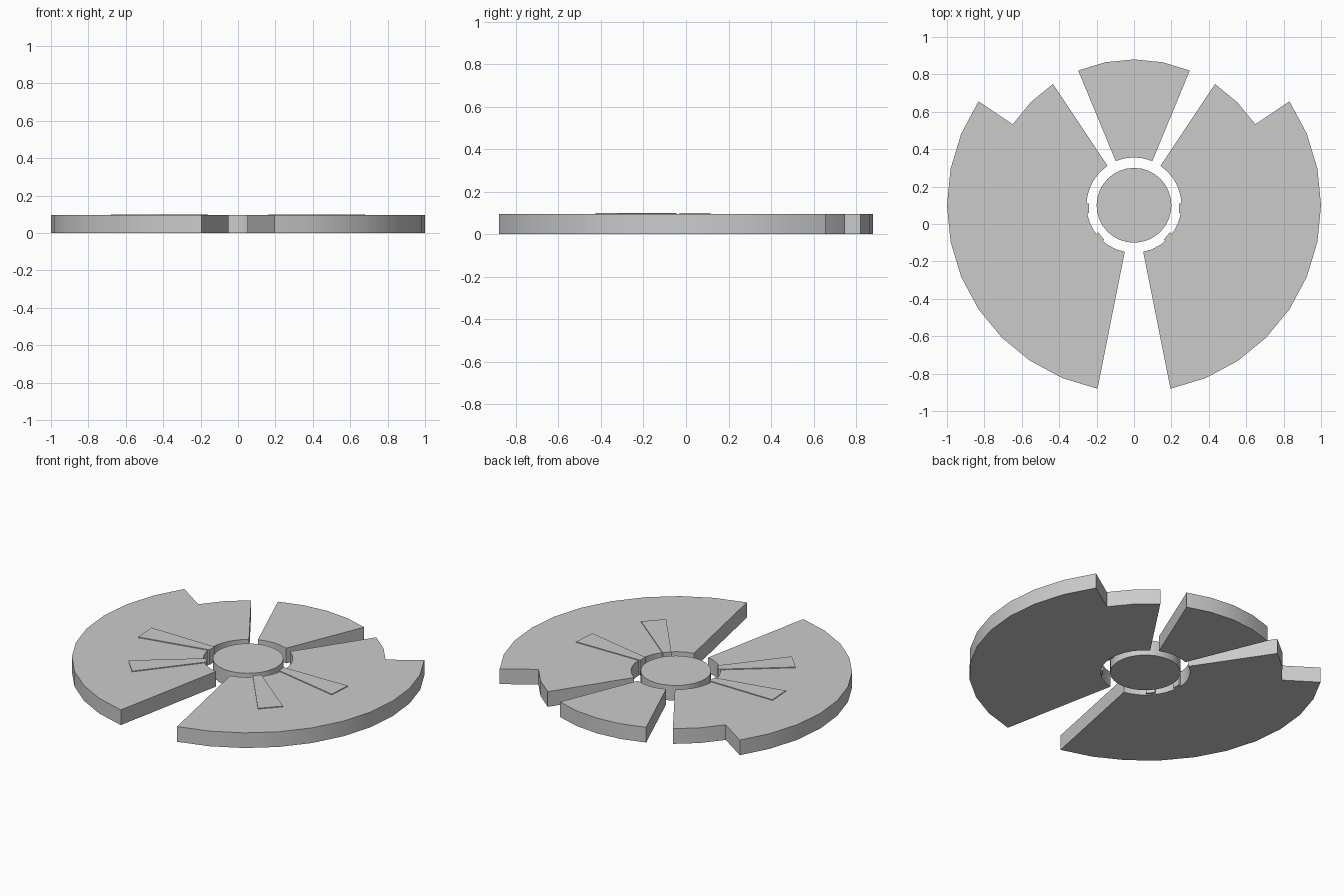
import bpy, bmesh, math

if "Cube" in bpy.data.objects:
    bpy.data.objects.remove(bpy.data.objects["Cube"])

CY = 0.1            # centre of the disc
H = 0.095           # plate thickness
STEP = math.radians(11.25)


def polar(r, i):
    return (r * math.cos(i * STEP), CY + r * math.sin(i * STEP))


def arc(r, a, b):
    d = 1 if b >= a else -1
    return [polar(r, i) for i in range(a, b + d, d)]


def plate(name, pts, z0=0.0, z1=H):
    """Extrude a flat outline from z0 to z1."""
    bm = bmesh.new()
    face = bm.faces.new([bm.verts.new((x, y, z0)) for x, y in pts])
    top = bmesh.ops.extrude_face_region(bm, geom=[face])
    verts = [g for g in top["geom"] if isinstance(g, bmesh.types.BMVert)]
    bmesh.ops.translate(bm, verts=verts, vec=(0, 0, z1 - z0))
    bmesh.ops.recalc_face_normals(bm, faces=bm.faces[:])
    mesh = bpy.data.meshes.new(name)
    bm.to_mesh(mesh)
    bm.free()
    ob = bpy.data.objects.new(name, mesh)
    bpy.context.collection.objects.link(ob)
    bpy.ops.object.select_all(action='DESELECT')
    ob.select_set(True)
    bpy.context.view_layer.objects.active = ob
    bpy.ops.object.shade_smooth_by_angle(angle=math.radians(30))
    return ob


# Central hub and rear tail segment
plate("hub", arc(0.2, 0, 31))
plate("tail_segment", arc(0.78, 6, 10) + arc(0.256, 10, 6))

# Side wings with a stepped rear edge, and their raised tapered ribs
wing = arc(1.0, -7, 3) + arc(0.78, 3, 5) + arc(0.254, 5, -7)
rib = [(0.24, 0.01), (0.68, 0.015), (0.67, -0.13), (0.24, -0.04)]
for side, s in (("right", 1), ("left", -1)):
    plate(side + "_wing", [(s * x, y) for x, y in wing])
    for label, deg in (("rear", 0), ("front", -39.4)):
        c, n = math.cos(math.radians(deg)), math.sin(math.radians(deg))
        pts = [(s * (x * c - y * n), CY + x * n + y * c) for x, y in rib]
        plate(f"{side}_{label}_rib", pts, 0.005, 0.1)
